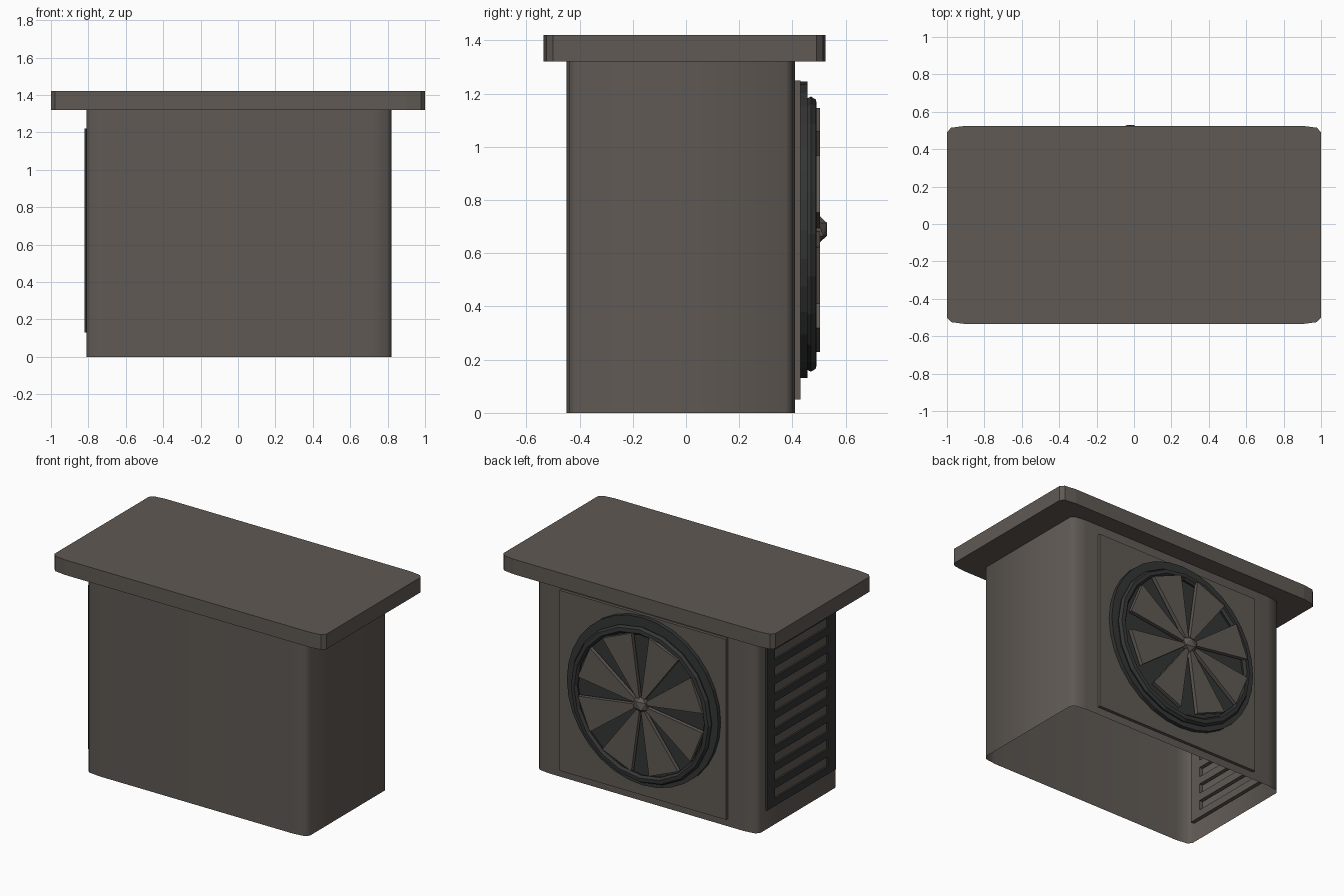
import bpy, bmesh, math
from mathutils import Matrix

if "Cube" in bpy.data.objects:
    bpy.data.objects.remove(bpy.data.objects["Cube"])

def mat(name, c):
    m = bpy.data.materials.new(name)
    m.diffuse_color = (*c, 1)
    m.use_nodes = True
    m.node_tree.nodes["Principled BSDF"].inputs["Base Color"].default_value = m.diffuse_color
    return m

BROWN = mat("warm_grey_metal", (0.115, 0.1, 0.088))
DARK = mat("dark_grey_metal", (0.034, 0.035, 0.035))

def finish(name, bm, m, smooth=None):
    me = bpy.data.meshes.new(name)
    bm.to_mesh(me)
    bm.free()
    me.materials.append(m)
    ob = bpy.data.objects.new(name, me)
    bpy.context.collection.objects.link(ob)
    if smooth:
        bpy.ops.object.select_all(action='DESELECT')
        ob.select_set(True)
        bpy.context.view_layer.objects.active = ob
        bpy.ops.object.shade_smooth_by_angle(angle=math.radians(smooth))
    return ob

def add_box(bm, x0, x1, y0, y1, z0, z1):
    mtx = Matrix.Translation(((x0+x1)/2, (y0+y1)/2, (z0+z1)/2)) @ \
        Matrix.Diagonal((x1-x0, y1-y0, z1-z0, 1))
    bmesh.ops.create_cube(bm, size=1, matrix=mtx)

def extrude(bm, pts, vec):
    """Closed prism from a flat outline."""
    f = bm.faces.new([bm.verts.new(p) for p in pts])
    r = bmesh.ops.extrude_face_region(bm, geom=[f], use_keep_orig=True)
    bmesh.ops.translate(bm, vec=vec, verts=[v for v in r['geom'] if isinstance(v, bmesh.types.BMVert)])
    bmesh.ops.recalc_face_normals(bm, faces=bm.faces)

def rounded_block(name, x0, x1, y0, y1, z0, z1, rx, ry, smooth=None, open_bottom=False):
    corner = [(0, ry), (0.22*rx, 0.3*ry), (rx, 0)]
    pts = [(x0+a, y0+b, z0) for a, b in corner]
    pts += [(x1-a, y0+b, z0) for a, b in reversed(corner)]
    pts += [(x1-a, y1-b, z0) for a, b in corner]
    pts += [(x0+a, y1-b, z0) for a, b in reversed(corner)]
    bm = bmesh.new()
    extrude(bm, pts, (0, 0, z1-z0))
    if open_bottom:
        low = [f for f in bm.faces if f.normal.z < -0.9]
        bmesh.ops.delete(bm, geom=low, context='FACES_ONLY')
    return finish(name, bm, BROWN, smooth)

# Cabinet (open underneath) and overhanging lid
rounded_block("cabinet", -0.81, 0.82, -0.45, 0.41, 0, 1.32, 0.1, 0.035, 50, True)
rounded_block("lid", -1, 1, -0.535, 0.525, 1.32, 1.42, 0.1, 0.035)

# Square fan mounting plate on the back
bm = bmesh.new()
add_box(bm, -0.595, 0.63, 0.40, 0.43, 0.05, 1.25)
finish("fan_plate", bm, BROWN)

# Fan base disc
bm = bmesh.new()
bmesh.ops.create_cone(bm, cap_ends=True, segments=32, radius1=0.557, radius2=0.557, depth=0.03,
                      matrix=Matrix.Translation((0, 0.441, 0.688)) @ Matrix.Rotation(math.pi/2, 4, 'X'))
finish("fan_disc", bm, DARK)

# Low-poly rim around the blades, lathed from a six-sided section
bm = bmesh.new()
N = 20
section = [(0.517, 0.47), (0.505, 0.489), (0.48, 0.491), (0.466, 0.475), (0.475, 0.45), (0.507, 0.45)]
rings = [[bm.verts.new((r*math.cos(2*math.pi*i/N), y, 0.672+r*math.sin(2*math.pi*i/N)))
          for r, y in section] for i in range(N)]
for i in range(N):
    a, b = rings[i], rings[(i+1) % N]
    for j in range(6):
        k = (j+1) % 6
        bm.faces.new((a[j], a[k], b[k], b[j]))
bmesh.ops.recalc_face_normals(bm, faces=bm.faces)
finish("fan_rim", bm, DARK)

# Eight wedge blades
bm = bmesh.new()
for k in range(8):
    c = math.radians(22.5 + 45*k)
    h = math.radians(14.5)
    outline = [(0.045, -h), (0.463, -h), (0.463, h), (0.045, h)]
    extrude(bm, [(-0.015 + r*math.cos(c+a), 0.478, 0.688 + r*math.sin(c+a)) for r, a in outline],
            (0, 0.026, 0))
finish("fan_blades", bm, BROWN)

# Hub
bm = bmesh.new()
bmesh.ops.create_icosphere(bm, subdivisions=1, radius=1,
                           matrix=Matrix.Translation((-0.02, 0.497, 0.69)) @ Matrix.Diagonal((0.06, 0.038, 0.055, 1)))
finish("fan_hub", bm, BROWN)

# Louvre grille on the left wall, with a matching inner frame
def grille(name, x0, x1, m, count=9):
    bm = bmesh.new()
    y0, y1, z0, z1 = -0.40, 0.32, 0.13, 1.22
    add_box(bm, x0, x1, y0, y0+0.08, z0, z1)
    add_box(bm, x0, x1, y1-0.08, y1, z0, z1)
    slot = 0.065
    bar = (z1 - z0 - count*slot) / (count + 1)
    for i in range(count + 1):
        z = z0 + i*(bar + slot)
        add_box(bm, x0, x1, y0+0.08, y1-0.08, z, z+bar)
    finish(name, bm, m)

grille("side_grille", -0.822, -0.808, DARK)
grille("side_grille_inner_frame", -0.808, -0.785, BROWN)
